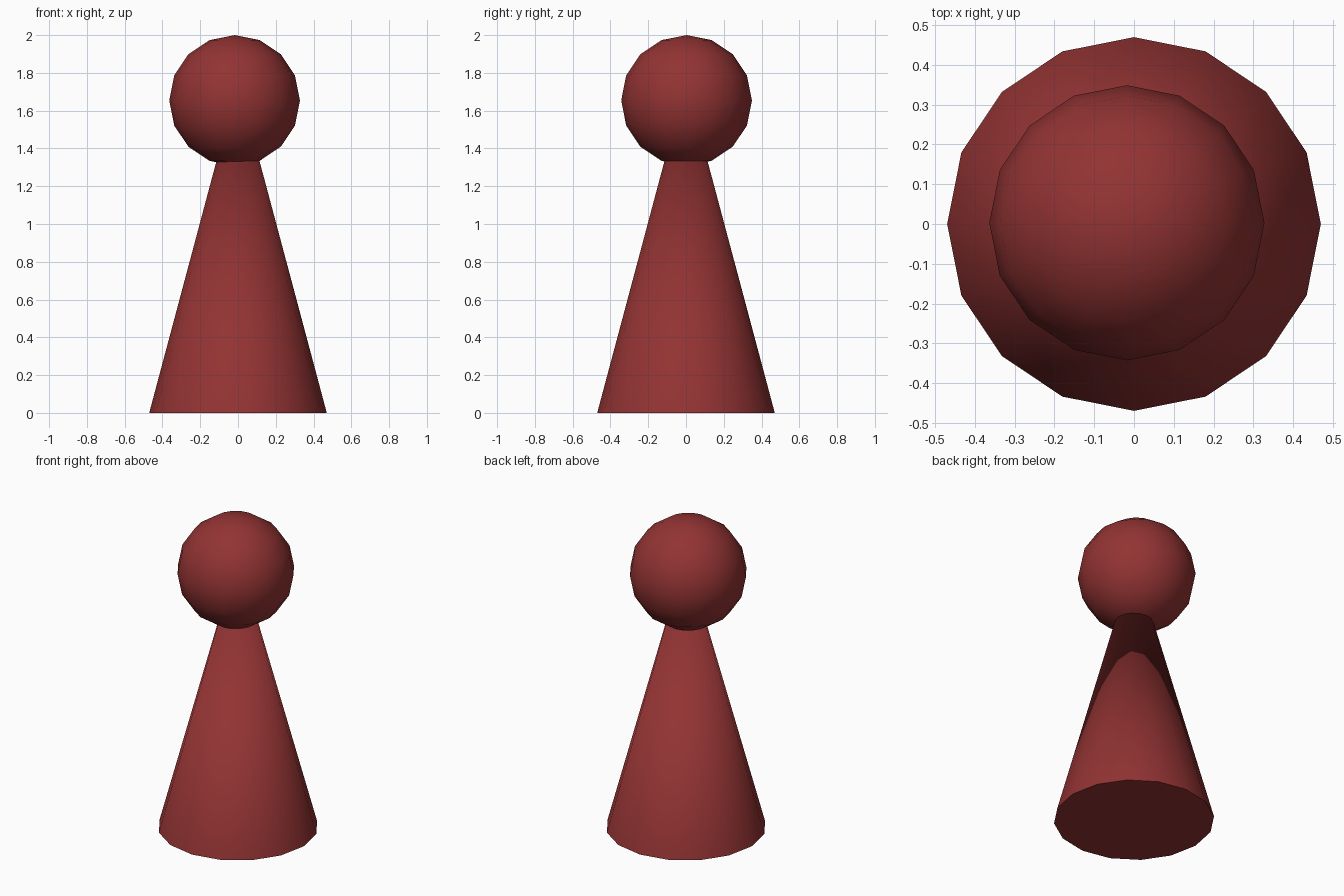
import bpy, bmesh, math
from mathutils import Matrix

if "Cube" in bpy.data.objects:
    bpy.data.objects.remove(bpy.data.objects["Cube"])

SIDES = 16

red = bpy.data.materials.new("dark_red")
red.diffuse_color = (0.29, 0.033, 0.033, 1)
red.use_nodes = True
red.node_tree.nodes["Principled BSDF"].inputs["Base Color"].default_value = red.diffuse_color


def add_part(name, bm):
    mesh = bpy.data.meshes.new(name)
    bm.to_mesh(mesh)
    bm.free()
    mesh.shade_smooth()
    mesh.set_sharp_from_angle(angle=math.radians(40))
    mesh.materials.append(red)
    obj = bpy.data.objects.new(name, mesh)
    bpy.context.collection.objects.link(obj)
    return obj


# Conical body, its tip hidden inside the head
height = 1.76
bm = bmesh.new()
bmesh.ops.create_cone(bm, cap_ends=True, segments=SIDES, radius1=0.47, radius2=0,
                      depth=height, matrix=Matrix.Translation((0, 0, height / 2)))
bmesh.ops.remove_doubles(bm, verts=bm.verts, dist=0.0001)
add_part("body", bm)

# Ball head, very slightly off-centre
radius = 0.346
bm = bmesh.new()
bmesh.ops.create_uvsphere(bm, u_segments=SIDES, v_segments=SIDES // 2, radius=radius)
head = add_part("head", bm)
head.location = (-0.018, 0.003, 2 - radius)
